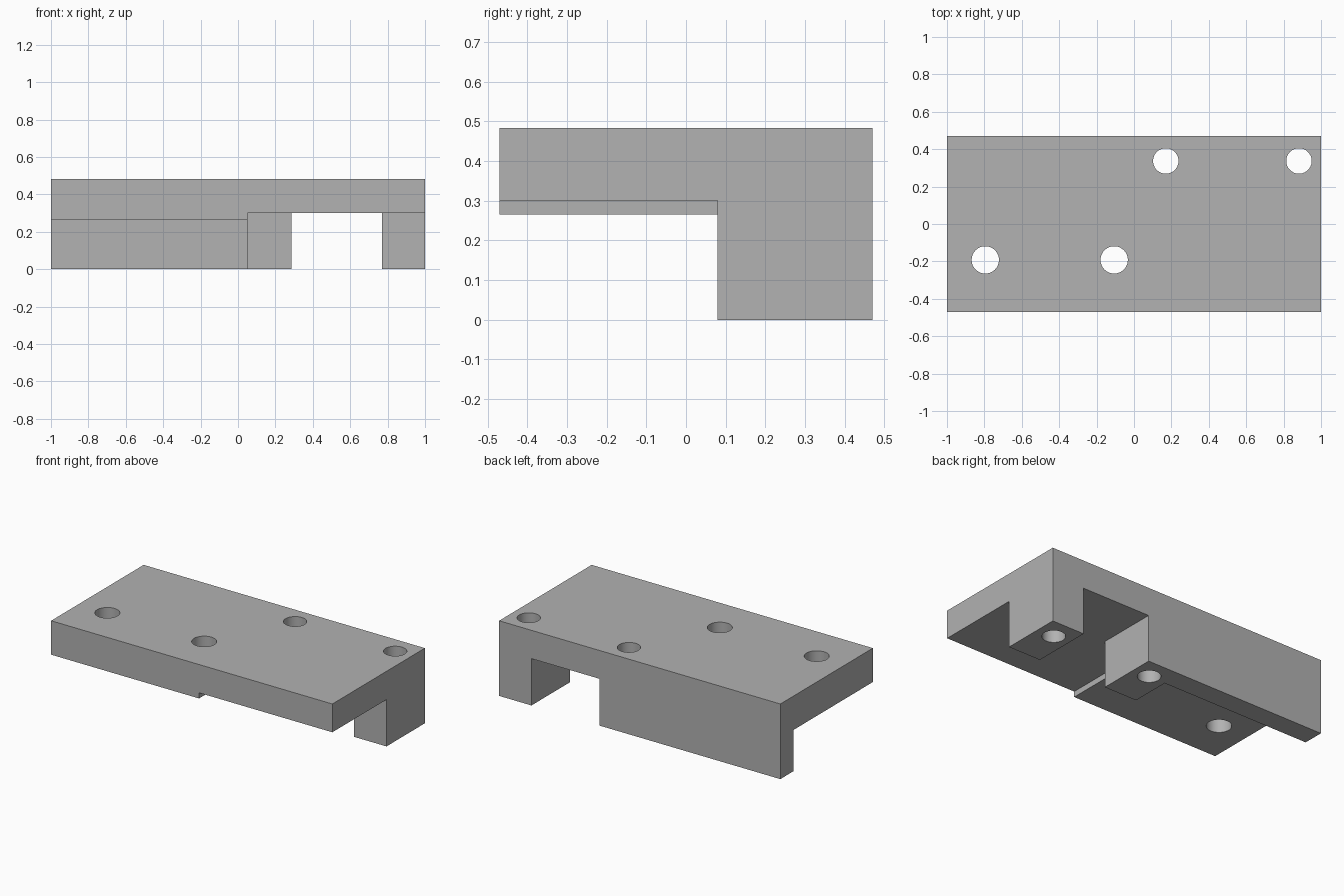
import bpy
import bmesh
import math

cube = bpy.data.objects.get("Cube")
if cube:
    bpy.data.objects.remove(cube, do_unlink=True)

# Single grey finish
grey = bpy.data.materials.new("plain_grey")
grey.use_nodes = True
color = (0.445, 0.445, 0.445, 1.0)
grey.diffuse_color = color
grey.node_tree.nodes["Principled BSDF"].inputs["Base Color"].default_value = color

TOP = 0.483
X, Y = 1.0, 0.47      # half sizes of the plate
OUT = 1.2             # overshoot for cutters


def prism(name, outline, z0, z1):
    """Extrude a plan outline from z0 to z1."""
    bm = bmesh.new()
    face = bm.faces.new([bm.verts.new((x, y, z0)) for x, y in outline])
    up = bmesh.ops.extrude_face_region(bm, geom=[face])["geom"]
    bmesh.ops.translate(bm, vec=(0, 0, z1 - z0),
                        verts=[v for v in up if isinstance(v, bmesh.types.BMVert)])
    bmesh.ops.recalc_face_normals(bm, faces=bm.faces)
    mesh = bpy.data.meshes.new(name)
    bm.to_mesh(mesh)
    bm.free()
    mesh.materials.append(grey)
    obj = bpy.data.objects.new(name, mesh)
    bpy.context.collection.objects.link(obj)
    return obj


def rect(x0, x1, y0, y1):
    return [(x0, y0), (x1, y0), (x1, y1), (x0, y1)]


def circle(x, y, r, sides=48):
    return [(x + r * math.cos(math.tau * i / sides),
             y + r * math.sin(math.tau * i / sides)) for i in range(sides)]


def cut(target, cutter):
    """Subtract the cutter and remove it."""
    cutter.hide_render = True
    mod = target.modifiers.new("cut", 'BOOLEAN')
    mod.operation = 'DIFFERENCE'
    mod.solver = 'EXACT'
    mod.object = cutter
    bpy.context.view_layer.objects.active = target
    bpy.ops.object.modifier_apply(modifier=mod.name)
    bpy.data.objects.remove(cutter, do_unlink=True)


bracket = prism("mounting_bracket", rect(-X, X, -Y, Y), 0, TOP)

# Recess leaving the thin rear wall on one half
cut(bracket, prism("wall_recess", rect(-OUT, 0.052, -OUT, 0.335), -OUT, 0.265))

# Higher recess and rear notch leaving two square legs
leg_recess = [(0.052, -OUT), (OUT, -OUT), (OUT, 0.08), (0.77, 0.08),
              (0.77, OUT), (0.285, OUT), (0.285, 0.08), (0.052, 0.08)]
cut(bracket, prism("leg_recess", leg_recess, -OUT, 0.301))

# Bolt holes through the legs and the plate
for x, y, r in [(0.17, 0.337, 0.068), (0.882, 0.337, 0.068),
                (-0.795, -0.192, 0.073), (-0.106, -0.192, 0.073)]:
    cut(bracket, prism("bolt_hole", circle(x, y, r), -OUT, OUT))

# Smooth hole walls, sharp edges elsewhere
bpy.ops.object.select_all(action='DESELECT')
bracket.select_set(True)
bpy.context.view_layer.objects.active = bracket
bpy.ops.object.shade_smooth_by_angle(angle=math.radians(30))
